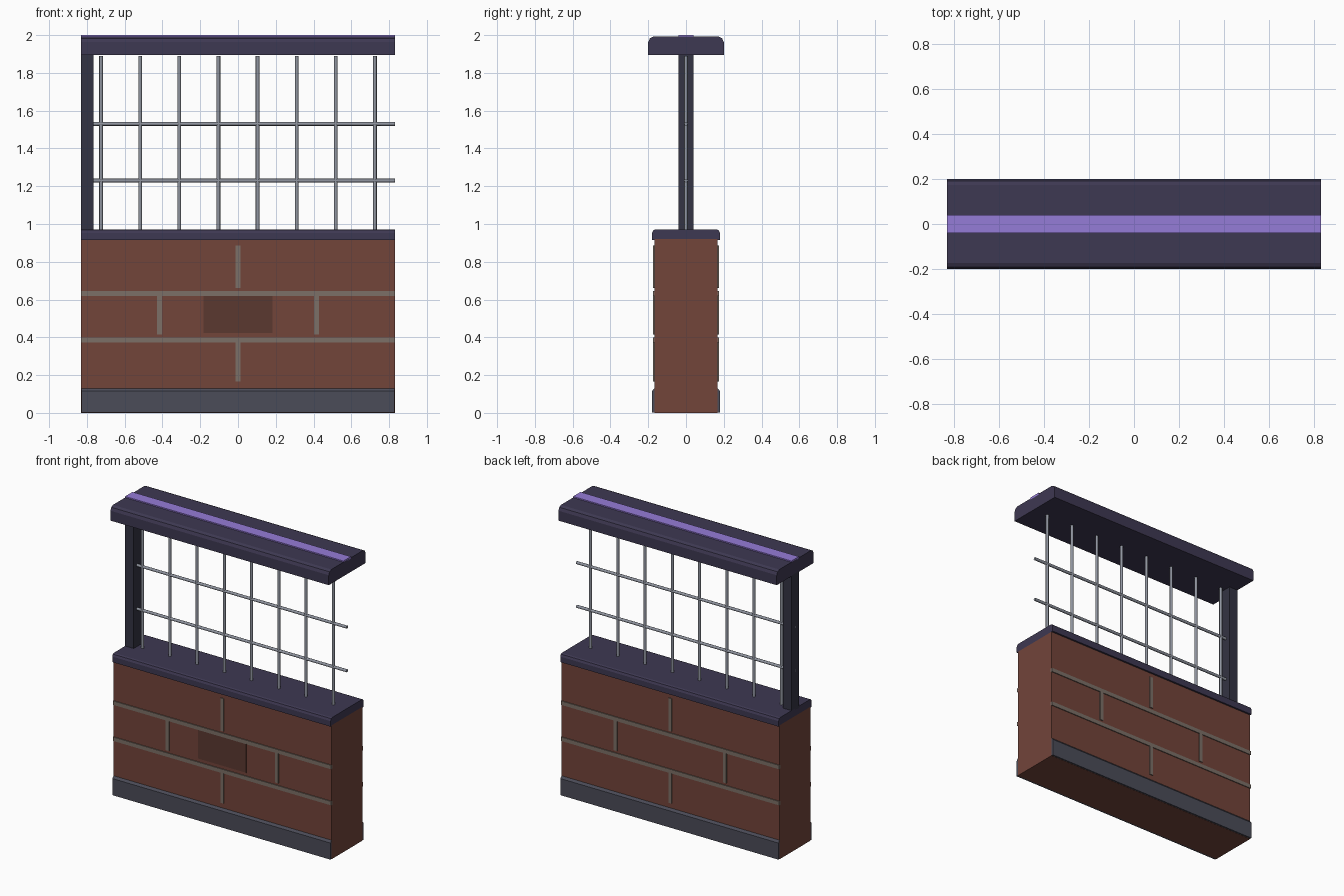
import bpy, bmesh, math

if "Cube" in bpy.data.objects:
    bpy.data.objects.remove(bpy.data.objects["Cube"])

L = 0.83  # half length of the wall section


def material(name, rgb):
    m = bpy.data.materials.new(name)
    m.diffuse_color = (*rgb, 1)
    m.use_nodes = True
    m.node_tree.nodes["Principled BSDF"].inputs["Base Color"].default_value = m.diffuse_color
    return m


BRICK = material("brick", (0.17, 0.058, 0.042))
DARK_BRICK = material("dark_brick", (0.105, 0.040, 0.030))
MORTAR = material("mortar", (0.20, 0.16, 0.135))
STONE = material("stone", (0.07, 0.072, 0.098))
TRIM = material("trim", (0.048, 0.040, 0.084))
POST = material("post", (0.034, 0.034, 0.056))
STEEL = material("steel", (0.28, 0.30, 0.35))
GLOW = material("violet", (0.30, 0.20, 0.68))


def finish(bm, name, mat):
    bmesh.ops.recalc_face_normals(bm, faces=bm.faces)
    me = bpy.data.meshes.new(name)
    bm.to_mesh(me)
    bm.free()
    me.materials.append(mat)
    ob = bpy.data.objects.new(name, me)
    bpy.context.collection.objects.link(ob)
    return ob


def box(name, mat, x, y, z):
    bm = bmesh.new()
    bmesh.ops.create_cube(bm, size=1)
    for v in bm.verts:
        for i, (a, b) in enumerate((x, y, z)):
            v.co[i] = a if v.co[i] < 0 else b
    return finish(bm, name, mat)


def prism(name, mat, half, length=L):
    """Mirror a half (y, z) profile and extrude it along x."""
    profile = half + [(-y, z) for y, z in reversed(half)]
    bm = bmesh.new()
    face = bm.faces.new([bm.verts.new((-length, y, z)) for y, z in profile])
    ext = bmesh.ops.extrude_face_region(bm, geom=[face])
    verts = [g for g in ext["geom"] if isinstance(g, bmesh.types.BMVert)]
    bmesh.ops.translate(bm, verts=verts, vec=(2 * length, 0, 0))
    return finish(bm, name, mat)


def rod(name, loc, length, rot=(0, 0, 0)):
    bpy.ops.mesh.primitive_cylinder_add(vertices=8, radius=0.01, depth=length,
                                        location=loc, rotation=rot)
    ob = bpy.context.object
    ob.name = name
    ob.data.materials.append(STEEL)
    bpy.ops.object.shade_smooth_by_angle(angle=math.radians(50))


# Brick wall with stone plinth and trim coping
box("brick_wall", BRICK, (-L, L), (-0.168, 0.168), (0, 0.92))
prism("plinth", STONE, [(0.18, 0.001), (0.18, 0.115), (0.168, 0.13)], L - 0.001)
prism("wall_coping", TRIM, [(0.18, 0.915), (0.18, 0.953), (0.173, 0.967), (0.162, 0.972)])

# Mortar lines on both faces
for side, s in (("front", -1), ("back", 1)):
    y = sorted((s * 0.16, s * 0.174))
    for z in (0.385, 0.633):
        box(f"mortar_course_{side}", MORTAR, (-L, L), y, (z - 0.0135, z + 0.0135))
    for x, z0, z1 in ((0, 0.165, 0.372), (-0.415, 0.415, 0.62),
                      (0.415, 0.415, 0.62), (0, 0.66, 0.885)):
        box(f"mortar_joint_{side}", MORTAR, (x - 0.0125, x + 0.0125), y, (z0, z1))

# Single darker brick on the front
box("dark_brick", DARK_BRICK, (-0.183, 0.183), (-0.172, -0.16), (0.422, 0.62))

# End post and steel grille
box("end_post", POST, (-L, -0.765), (-0.04, 0.04), (0.96, 1.9))
for i in range(8):
    rod("vertical_bar", (-0.725 + i * 1.45 / 7, 0, 1.42), 0.94)
for z in (1.23, 1.53):
    rod("horizontal_bar", (0, 0, z), 2 * L, (0, math.pi / 2, 0))

# Top rail with violet strip
prism("top_rail", TRIM, [(0.2, 1.895), (0.2, 1.963), (0.191, 1.983), (0.172, 1.992)])
box("violet_strip", GLOW, (-L, L), (-0.04, 0.04), (1.985, 2.0))
